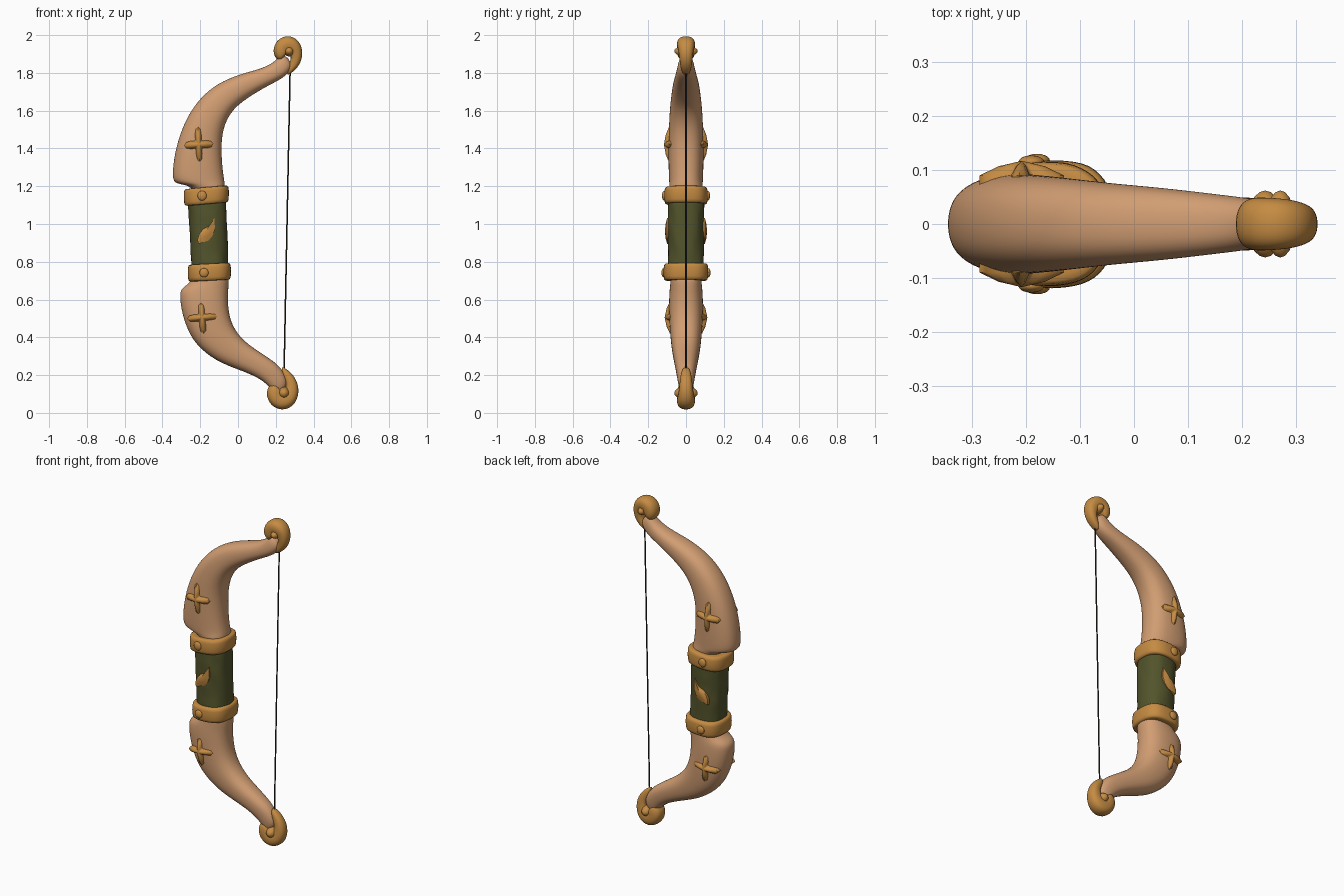
import bpy, bmesh, math, random
from mathutils import Vector

random.seed(4)
cube = bpy.data.objects.get("Cube")
if cube:
    bpy.data.objects.remove(cube, do_unlink=True)


def material(name, rgb):
    m = bpy.data.materials.new(name)
    m.use_nodes = True
    m.diffuse_color = (*rgb, 1)
    bsdf = m.node_tree.nodes["Principled BSDF"]
    bsdf.inputs["Base Color"].default_value = (*rgb, 1)
    bsdf.inputs["Roughness"].default_value = 0.7
    return m


WOOD = material("pale wood", (0.64, 0.34, 0.17))
GOLD = material("gold", (0.56, 0.26, 0.055))
GREEN = material("dark green wrap", (0.085, 0.088, 0.024))
CORD = material("dark cord", (0.03, 0.025, 0.018))


def finish(name, bm, mat, subdiv=0, angle=50):
    bmesh.ops.recalc_face_normals(bm, faces=bm.faces)
    mesh = bpy.data.meshes.new(name)
    bm.to_mesh(mesh)
    bm.free()
    mesh.materials.append(mat)
    mesh.shade_smooth()
    mesh.set_sharp_from_angle(angle=math.radians(angle))
    ob = bpy.data.objects.new(name, mesh)
    bpy.context.scene.collection.objects.link(ob)
    if subdiv:
        mod = ob.modifiers.new("smooth", "SUBSURF")
        mod.levels = mod.render_levels = subdiv
    return ob


def loft(name, stations, mat, power=2.4, sides=20, jitter=0, subdiv=2, angle=180):
    """Skin rounded sections given as (outer x, outer z, inner x, inner z, half depth)."""
    bm = bmesh.new()
    rings = []
    for ox, oz, ix, iz, depth in stations:
        a, b = Vector((ox, 0, oz)), Vector((ix, 0, iz))
        mid, half = (a + b) / 2, (a - b) / 2
        ring = []
        for k in range(sides):
            t = math.tau * k / sides
            c, s = math.cos(t), math.sin(t)
            u = math.copysign(abs(c) ** (2 / power), c)
            v = math.copysign(abs(s) ** (2 / power), s)
            grow = 1 + random.uniform(-jitter, jitter)
            ring.append(bm.verts.new(mid + (half * u + Vector((0, depth * v, 0))) * grow))
        rings.append(ring)
    for r, q in zip(rings, rings[1:]):
        for k in range(sides):
            n = (k + 1) % sides
            bm.faces.new((r[k], r[n], q[n], q[k]))
    bm.faces.new(rings[0])
    bm.faces.new(rings[-1])
    return finish(name, bm, mat, subdiv, angle)


# Curved limbs
loft("upper_limb", [
    (-0.24, 1.16, -0.07, 1.16, 0.085), (-0.25, 1.205, -0.068, 1.2, 0.088),
    (-0.335, 1.212, -0.07, 1.225, 0.09), (-0.35, 1.245, -0.078, 1.27, 0.092),
    (-0.342, 1.34, -0.086, 1.36, 0.094), (-0.318, 1.45, -0.086, 1.45, 0.093),
    (-0.27, 1.57, -0.07, 1.53, 0.09), (-0.2, 1.67, -0.03, 1.6, 0.084),
    (-0.11, 1.745, 0.02, 1.645, 0.076), (0.01, 1.795, 0.09, 1.692, 0.068),
    (0.13, 1.823, 0.17, 1.738, 0.056), (0.2, 1.862, 0.265, 1.785, 0.046),
    (0.235, 1.91, 0.295, 1.85, 0.034)], WOOD)
loft("lower_limb", [
    (-0.24, 0.74, -0.05, 0.74, 0.082), (-0.25, 0.69, -0.048, 0.69, 0.083),
    (-0.302, 0.66, -0.05, 0.655, 0.087), (-0.31, 0.625, -0.053, 0.61, 0.09),
    (-0.302, 0.55, -0.05, 0.55, 0.091), (-0.278, 0.46, -0.038, 0.49, 0.089),
    (-0.228, 0.362, -0.01, 0.43, 0.083), (-0.12, 0.274, 0.04, 0.375, 0.074),
    (0.01, 0.226, 0.1, 0.332, 0.064), (0.11, 0.186, 0.18, 0.28, 0.055),
    (0.168, 0.138, 0.235, 0.235, 0.046), (0.21, 0.08, 0.275, 0.15, 0.034)], WOOD)

# Wrapped grip, slightly lumpy
grip = []
for i in range(9):
    f = i / 8
    grip.append((-0.246 - 0.022 * f, 0.74 + 0.41 * f, -0.052 - 0.008 * f,
                 0.74 + 0.41 * f, 0.096))
loft("grip", grip, GREEN, jitter=0.045, subdiv=2)


# Collars with rounded edges
def collar(name, left, right, z, tilt, depth):
    rows = []
    for dz, inset in ((-0.045, 0.03), (-0.045, 0.008), (-0.035, 0), (0.035, 0),
                      (0.045, 0.008), (0.045, 0.03)):
        rows.append((left + inset, z + dz - tilt, right - inset, z + dz + tilt, depth - inset))
    loft(name, rows, GOLD, power=2.7, sides=24, jitter=0.012, subdiv=1)


collar("upper_collar", -0.288, -0.047, 1.15, 0.009, 0.117)
collar("lower_collar", -0.267, -0.036, 0.745, 0.005, 0.12)


def ball(name, centre, size, mat):
    bm = bmesh.new()
    bmesh.ops.create_uvsphere(bm, u_segments=20, v_segments=12, radius=1)
    for v in bm.verts:
        v.co = Vector([c + p * s for c, p, s in zip(centre, v.co, size)])
    return finish(name, bm, mat, angle=180)


# Domed ornament with a given outline
def ornament(name, centre, outline, side, base, edge, mid, top):
    bm = bmesh.new()
    rings = []
    for scale, y in ((1, base), (1, edge), (0.55, mid)):
        rings.append([bm.verts.new((centre[0] + x * scale, side * y, centre[1] + z * scale))
                      for x, z in outline])
    peak = bm.verts.new((centre[0], side * top, centre[1]))
    n = len(outline)
    for r, q in zip(rings, rings[1:]):
        for k in range(n):
            bm.faces.new((r[k], r[(k + 1) % n], q[(k + 1) % n], q[k]))
    for k in range(n):
        bm.faces.new((rings[-1][k], rings[-1][(k + 1) % n], peak))
    bm.faces.new(rings[0])
    finish(name, bm, GOLD, angle=45)


def star(reach_x, reach_z, turn):
    pts = []
    for k in range(32):
        t = math.tau * k / 32
        r = 0.34 + 0.66 * abs(math.cos(2 * t)) ** 3
        x, z = reach_x * r * math.cos(t), reach_z * r * math.sin(t)
        pts.append((x * math.cos(turn) - z * math.sin(turn),
                    x * math.sin(turn) + z * math.cos(turn)))
    return pts


leaf = [(0.045, 0.07), (0.048, 0.01), (0.036, -0.024), (0.014, -0.05), (-0.042, -0.068),
        (-0.044, -0.04), (-0.034, -0.012), (-0.014, 0.012), (0.022, 0.03)]

for side, label in ((-1, "front"), (1, "back")):
    ornament("upper_star_" + label, (-0.208, 1.42), star(0.078, 0.095, 0.05),
             side, 0.055, 0.09, 0.107, 0.117)
    ornament("lower_star_" + label, (-0.19, 0.505), star(0.08, 0.086, 0.08),
             side, 0.05, 0.085, 0.103, 0.113)
    ornament("leaf_" + label, (-0.17, 0.962), leaf, side, 0.07, 0.1, 0.108, 0.112)
    ball("upper_rivet_" + label, (-0.19, side * 0.115, 1.15), (0.024, 0.012, 0.026), GOLD)
    ball("lower_rivet_" + label, (-0.18, side * 0.118, 0.742), (0.024, 0.012, 0.024), GOLD)


# Scrolled tips, each a tapering spiral around a round boss
def scroll(name, cx, cz, flip, size, boss):
    rows = []
    for deg, outer, inner, depth in (
            (-92, 0.128, 0.09, 0.016), (-84, 0.122, 0.07, 0.026), (-62, 0.105, 0.04, 0.032),
            (-35, 0.09, 0.015, 0.036), (0, 0.082, -0.008, 0.04), (45, 0.086, -0.01, 0.046),
            (90, 0.089, -0.01, 0.049), (135, 0.086, -0.01, 0.05), (180, 0.082, -0.01, 0.05),
            (215, 0.076, -0.008, 0.047), (240, 0.066, 0, 0.038)):
        c, s = math.cos(math.radians(deg)) * size, math.sin(math.radians(deg)) * size * flip
        rows.append((cx + c * outer, cz + s * outer, cx + c * inner, cz + s * inner, depth))
    loft(name + "_scroll", rows, GOLD, sides=16)
    ball(name + "_boss", (cx + 0.008, 0, cz), (boss, 0.062, boss), GOLD)


scroll("upper", 0.263, 1.915, 1, 1.0, 0.028)
scroll("lower", 0.235, 0.105, -1, 1.1, 0.034)

# Bowstring
top, bottom = Vector((0.276, 0, 1.82)), Vector((0.244, 0, 0.23))
bm = bmesh.new()
bmesh.ops.create_cone(bm, cap_ends=True, segments=8, radius1=0.004, radius2=0.004,
                      depth=(top - bottom).length)
string = finish("bowstring", bm, CORD)
string.location = (top + bottom) / 2
string.rotation_euler = (top - bottom).to_track_quat("Z", "Y").to_euler()
